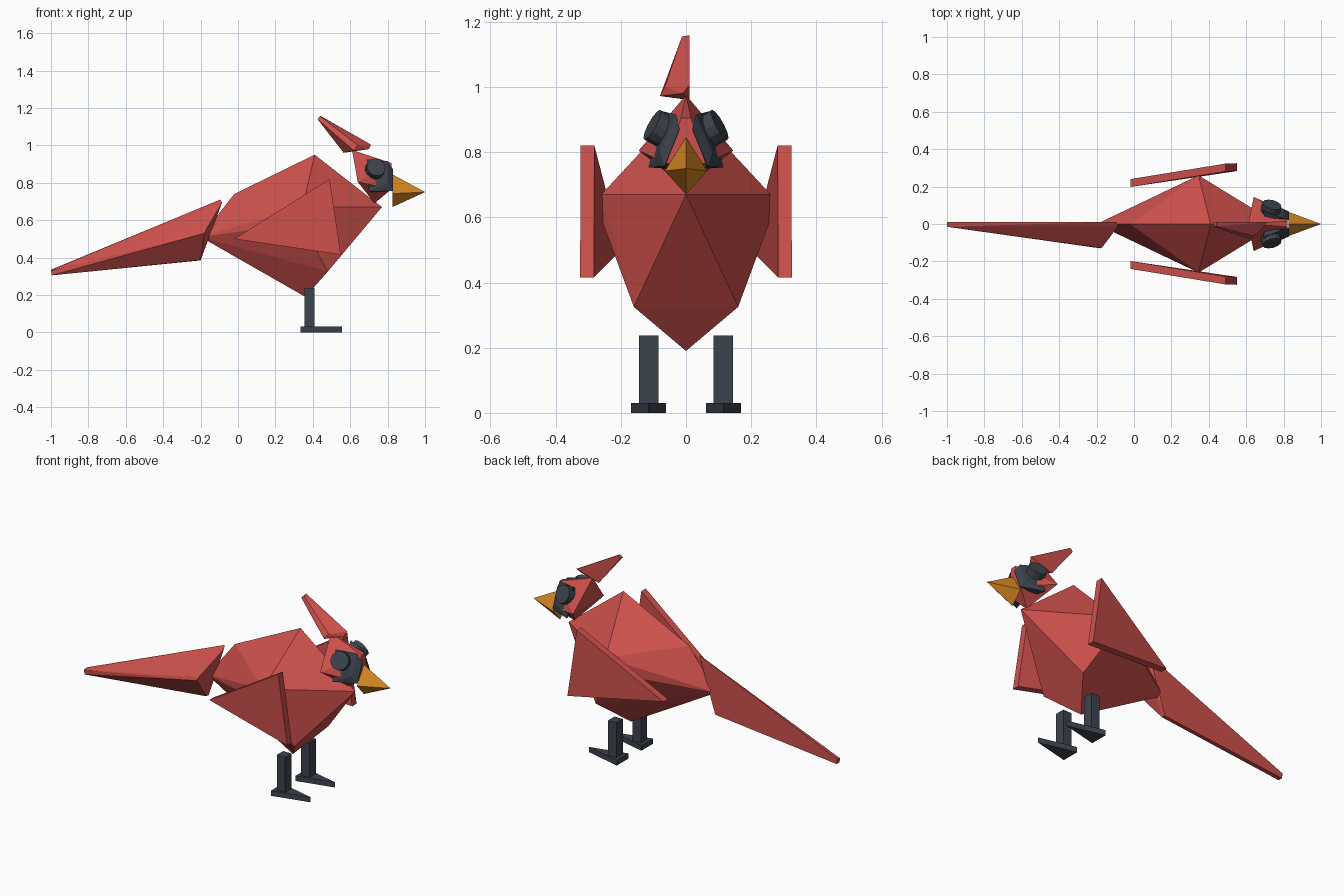
import bpy, bmesh
from mathutils import Vector

if "Cube" in bpy.data.objects:
    bpy.data.objects.remove(bpy.data.objects["Cube"])


def material(name, rgb):
    m = bpy.data.materials.new(name)
    m.diffuse_color = (*rgb, 1)
    m.use_nodes = True
    m.node_tree.nodes["Principled BSDF"].inputs["Base Color"].default_value = m.diffuse_color
    return m


RED = material("red_feather", (0.62, 0.082, 0.073))
DARK = material("dark_slate", (0.046, 0.056, 0.074))
ORANGE = material("beak_orange", (0.68, 0.245, 0.016))


def finish(bm, name, mat):
    bmesh.ops.recalc_face_normals(bm, faces=bm.faces[:])
    me = bpy.data.meshes.new(name)
    bm.to_mesh(me)
    bm.free()
    me.materials.append(mat)
    ob = bpy.data.objects.new(name, me)
    bpy.context.collection.objects.link(ob)
    return ob


def hull(name, pts, mat):
    """Faceted solid wrapped around a few corner points."""
    bm = bmesh.new()
    for p in pts:
        bm.verts.new(p)
    res = bmesh.ops.convex_hull(bm, input=bm.verts[:])
    junk = [g for g in res["geom_interior"] if isinstance(g, bmesh.types.BMVert)]
    bmesh.ops.delete(bm, geom=junk, context="VERTS")
    return finish(bm, name, mat)


def both(pts):
    """Points plus their mirror images across the y = 0 plane."""
    return pts + [(x, -y, z) for x, y, z in pts if y]


def cylinder(name, center, axis, radius, depth, sides, mat):
    bm = bmesh.new()
    bmesh.ops.create_cone(bm, cap_ends=True, segments=sides,
                          radius1=radius, radius2=radius, depth=depth)
    rot = Vector(axis).to_track_quat("Z", "Y").to_matrix()
    bmesh.ops.rotate(bm, verts=bm.verts[:], matrix=rot)
    bmesh.ops.translate(bm, verts=bm.verts[:], vec=center)
    return finish(bm, name, mat)


# Body: faceted gem shape with chest point and rear point
hull("body", both([(0.41, 0, 0.95), (-0.02, 0, 0.74), (-0.20, 0, 0.51),
                   (0.36, 0, 0.19), (0.77, 0, 0.67), (0.345, 0.26, 0.67),
                   (0.34, 0.256, 0.585), (0.48, 0.16, 0.325)]), RED)

# Head
hull("head", both([(0.61, 0, 0.975), (0.64, 0.145, 0.805), (0.82, 0.015, 0.905),
                   (0.82, 0.06, 0.765), (0.73, 0, 0.69)]), RED)

# Beak
hull("beak", both([(0.825, 0, 0.845), (0.825, 0.065, 0.742),
                   (0.825, 0, 0.67), (1.0, 0, 0.75)]), ORANGE)

# Crest: one-sided ridge sweeping back
hull("crest", [(0.44, 0.01, 1.158), (0.44, -0.012, 1.155), (0.425, 0.01, 1.14),
               (0.425, -0.015, 1.14), (0.71, 0.01, 1.005), (0.70, -0.01, 0.98),
               (0.565, 0.01, 0.96), (0.62, -0.08, 0.972), (0.64, -0.065, 1.0)], RED)

# Tail: long tapering ridge
hull("tail", [(-1.0, 0.012, 0.335), (-1.0, -0.015, 0.33), (-0.995, 0.012, 0.305),
              (-0.995, -0.015, 0.305), (-0.095, 0.012, 0.71), (-0.085, -0.012, 0.695),
              (-0.20, 0.012, 0.385), (-0.20, -0.012, 0.387),
              (-0.17, -0.125, 0.55), (-0.18, -0.13, 0.53)], RED)

for s, side in ((1, "left"), (-1, "right")):
    # Wing: thick triangular plate, splayed toward the front
    hull("wing_" + side, [(x, s * (y + t), z) for t in (0, 0.042) for x, y, z in
                          [(0.49, 0.281, 0.82), (0.55, 0.283, 0.415),
                           (-0.02, 0.198, 0.50)]], RED)

    # Face mask plate
    hull("mask_" + side, [(x, s * y, z) for x, y, z in
                          [(0.83, 0.02, 0.87), (0.83, 0.066, 0.757), (0.80, 0.03, 0.915),
                           (0.70, 0.115, 0.753), (0.69, 0.07, 0.925), (0.70, 0.03, 0.90),
                           (0.72, 0.06, 0.75), (0.80, 0.08, 0.80)]], DARK)

    # Eye disc
    cylinder("eye_" + side, (0.732, s * 0.080, 0.871), (0.22, s * 0.82, 0.45),
             0.052, 0.055, 12, DARK)

    # Leg
    hull("leg_" + side, [(x, s * y, z) for x in (0.355, 0.41)
                         for y in (0.084, 0.144) for z in (0.03, 0.238)], DARK)

    # Foot: triangle pointing forward
    hull("foot_" + side, [(x, s * y, z) for z in (0, 0.031) for x, y in
                          [(0.335, 0.061), (0.335, 0.169), (0.555, 0.115)]], DARK)
